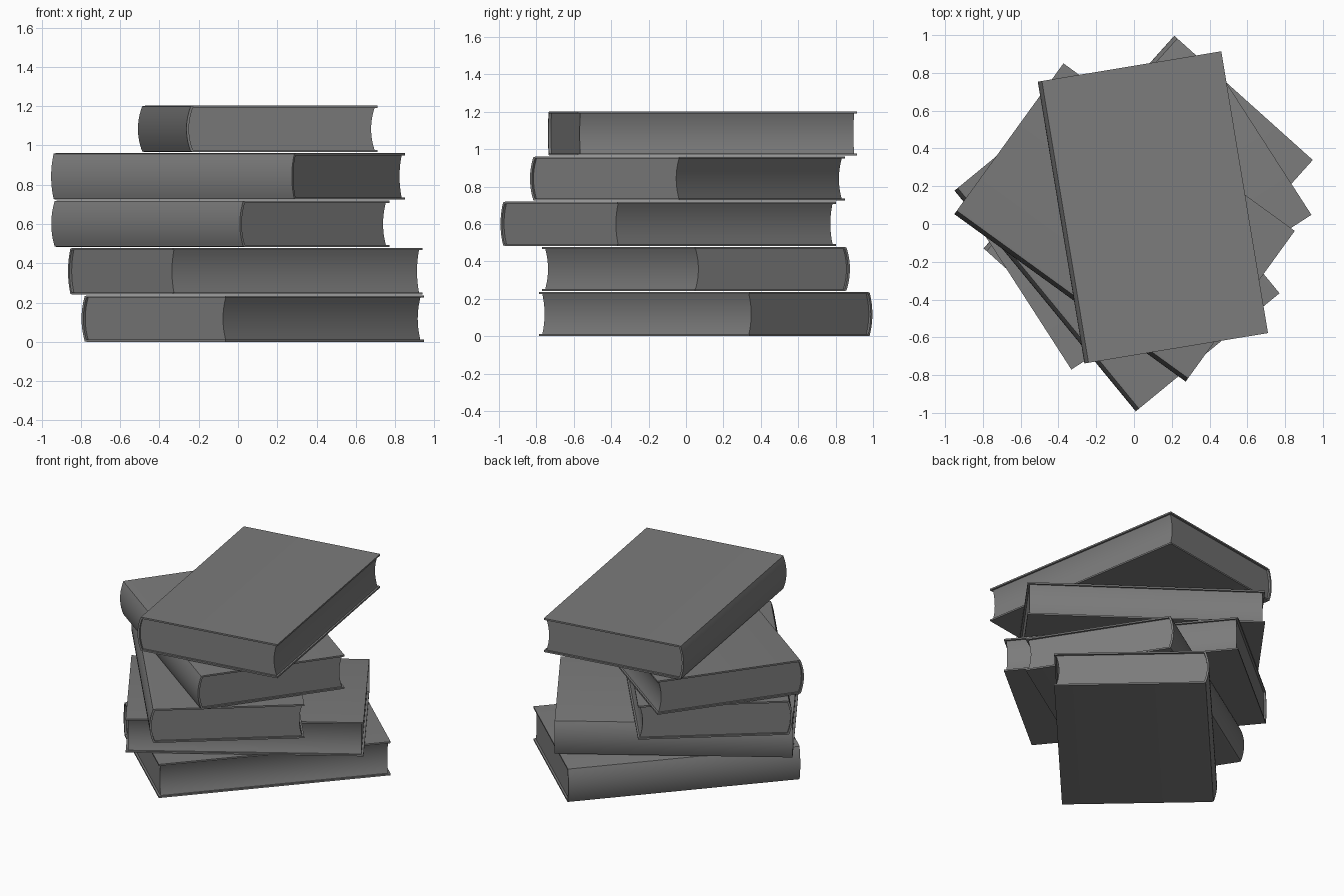
import bpy, bmesh, math

cube = bpy.data.objects.get("Cube")
if cube:
    bpy.data.objects.remove(cube, do_unlink=True)

grey = bpy.data.materials.new("plain grey")
grey.use_nodes = True
COLOUR = (0.2, 0.2, 0.2, 1)
grey.diffuse_color = COLOUR
grey.node_tree.nodes["Principled BSDF"].inputs["Base Color"].default_value = COLOUR

# Shared book size
WIDTH, LENGTH, THICK, PITCH = 0.985, 1.512, 0.236, 0.2415
BOARD = 0.011
FORE = WIDTH / 2
SPINE = -FORE + 0.022
STEPS = 12


def bow(x, half, depth):
    """Points bowed towards the spine by depth, from top to bottom."""
    points = []
    for i in range(STEPS + 1):
        t = 1 - 2 * i / STEPS
        points.append((x - depth * (1 - t * t), t * half))
    return points


def extrude(name, profile, length, place):
    """Extrude a closed (x, z) profile along y."""
    x, y, z, angle = place
    bm = bmesh.new()
    verts = [bm.verts.new((u, -length / 2, v)) for u, v in profile]
    face = bm.faces.new(verts)
    result = bmesh.ops.extrude_face_region(bm, geom=[face])
    moved = [e for e in result["geom"] if isinstance(e, bmesh.types.BMVert)]
    bmesh.ops.translate(bm, verts=moved, vec=(0, length, 0))
    bmesh.ops.recalc_face_normals(bm, faces=bm.faces)
    for f in bm.faces:
        f.smooth = True
    mesh = bpy.data.meshes.new(name)
    bm.to_mesh(mesh)
    bm.free()
    mesh.set_sharp_from_angle(angle=math.radians(25))
    mesh.materials.append(grey)
    obj = bpy.data.objects.new(name, mesh)
    obj.location = (x, y, z)
    obj.rotation_euler.z = math.radians(angle)
    bpy.context.collection.objects.link(obj)


def add_book(prefix, place):
    half = THICK / 2
    inner = half - BOARD
    # Cover: two boards joined by a rounded spine
    cover = [(FORE, half), (SPINE + 0.016, half)]
    cover += bow(SPINE, half - 0.003, 0.022)
    cover += [(SPINE + 0.016, -half), (FORE, -half), (FORE, -inner)]
    cover += reversed(bow(SPINE + BOARD, inner, 0.02))
    cover += [(FORE, inner)]
    extrude(prefix + "_cover", cover, LENGTH, place)
    # Pages: rounded back and hollow fore edge
    pages = bow(SPINE + BOARD, inner, 0.02)
    pages += reversed(bow(FORE - 0.012, inner, 0.018))
    extrude(prefix + "_pages", pages, LENGTH - 0.028, place)


# Stack from the bottom up: centre x, centre y, turn of the fore edge
STACK = [
    ("bottom_book", 0.075, 0.105, -41.9),
    ("second_book", 0.037, 0.053, -57.2),
    ("third_book", -0.09, -0.095, 39.4),
    ("fourth_book", -0.05, 0.008, 54.1),
    ("top_book", 0.10, 0.088, 9.4),
]
for level, (prefix, x, y, angle) in enumerate(STACK):
    add_book(prefix, (x, y, THICK / 2 + level * PITCH, angle))
